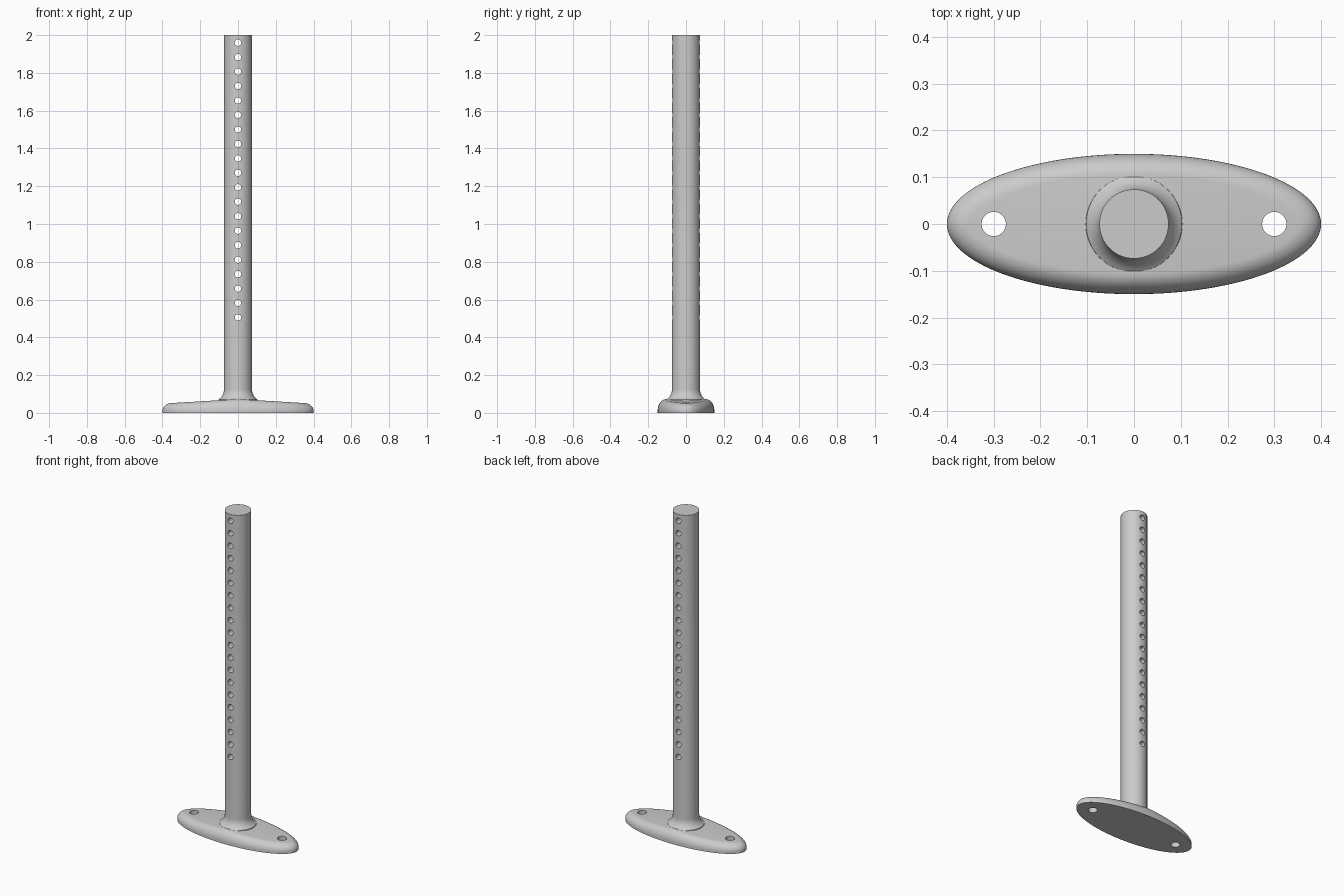
import bpy
import bmesh
from math import sin, cos, pi, radians, hypot
from mathutils import Matrix, Vector

cube = bpy.data.objects.get("Cube")
if cube:
    bpy.data.objects.remove(cube, do_unlink=True)

GREY = (0.6, 0.6, 0.6, 1)
grey = bpy.data.materials.new("plain grey")
grey.use_nodes = True
grey.diffuse_color = GREY
grey.node_tree.nodes["Principled BSDF"].inputs["Base Color"].default_value = GREY


def make_object(name, bm):
    bmesh.ops.recalc_face_normals(bm, faces=bm.faces)
    mesh = bpy.data.meshes.new(name)
    bm.to_mesh(mesh)
    bm.free()
    mesh.materials.append(grey)
    obj = bpy.data.objects.new(name, mesh)
    bpy.context.collection.objects.link(obj)
    return obj


def bridge(bm, a, b):
    n = len(a)
    for i in range(n):
        bm.faces.new((a[i], a[(i + 1) % n], b[(i + 1) % n], b[i]))


def drill(obj, name, centres, radius, depth, turn):
    """Cut round holes through obj, then smooth it."""
    bm = bmesh.new()
    for c in centres:
        bmesh.ops.create_cone(bm, cap_ends=True, segments=32, radius1=radius,
                              radius2=radius, depth=depth,
                              matrix=Matrix.Translation(Vector(c)) @ turn)
    cutter = make_object(name, bm)
    cutter.hide_render = True
    mod = obj.modifiers.new("holes", 'BOOLEAN')
    mod.operation = 'DIFFERENCE'
    mod.solver = 'EXACT'
    mod.object = cutter
    bpy.ops.object.select_all(action='DESELECT')
    bpy.context.view_layer.objects.active = obj
    obj.select_set(True)
    bpy.ops.object.modifier_apply(modifier=mod.name)
    bpy.data.objects.remove(cutter, do_unlink=True)
    bpy.ops.object.shade_smooth_by_angle(angle=radians(30))


# Elliptical foot: rounded rim under a shallow ridged top
A, B, RIM, ROUND, N = 0.4, 0.15, 0.012, 0.045, 128


def ridge(x):
    return 0.073 - 0.06 * abs(x)


def foot_ring(bm, inset, height):
    ring = []
    for i in range(N):
        t = 2 * pi * i / N
        nx, ny = cos(t) / A, sin(t) / B
        k = inset / hypot(nx, ny)
        x, y = A * cos(t) - nx * k, B * sin(t) - ny * k
        ring.append(bm.verts.new((x, y, height(x))))
    return ring


bm = bmesh.new()
rings = [foot_ring(bm, 0, lambda x: 0)]
STEPS = 10
for s in range(STEPS + 1):
    t = pi / 2 * s / STEPS
    rings.append(foot_ring(bm, ROUND * (1 - cos(t)),
                           lambda x: RIM + (ridge(x) - RIM) * sin(t)))
for lower, upper in zip(rings, rings[1:]):
    bridge(bm, lower, upper)
bm.faces.new(rings[0])
# Strips across the top join each point to its mirror point
top = rings[-1]
for i in range(N // 2):
    strip = [top[i], top[i + 1], top[(N - i - 1) % N], top[(N - i) % N]]
    bm.faces.new(list(dict.fromkeys(strip)))
foot = make_object("foot", bm)
drill(foot, "screw_hole_cutter", [(-0.3, 0, 0), (0.3, 0, 0)], 0.026, 0.4,
      Matrix.Identity(4))

# Solid post with a flared fillet where it meets the foot
R, FLARE, FLARE_TOP = 0.074, 0.065, 0.125
profile = [(0.104, 0.02), (0.104, 0.062)]
for s in range(9):
    t = radians(56) * (1 - s / 8)
    profile.append((R + FLARE * (1 - cos(t)), FLARE_TOP - FLARE * sin(t)))
profile.append((R, 2.0))
bm = bmesh.new()
M = 64
rings = [[bm.verts.new((r * cos(2 * pi * i / M), r * sin(2 * pi * i / M), z))
          for i in range(M)] for r, z in profile]
for lower, upper in zip(rings, rings[1:]):
    bridge(bm, lower, upper)
bm.faces.new(rings[0])
bm.faces.new(rings[-1])
post = make_object("post", bm)

# Row of twenty adjustment holes, front to back
HOLES, LOW, HIGH = 20, 0.505, 1.96
centres = [(0, 0, LOW + (HIGH - LOW) * i / (HOLES - 1)) for i in range(HOLES)]
drill(post, "pin_hole_cutter", centres, 0.017, 0.4, Matrix.Rotation(pi / 2, 4, 'X'))
